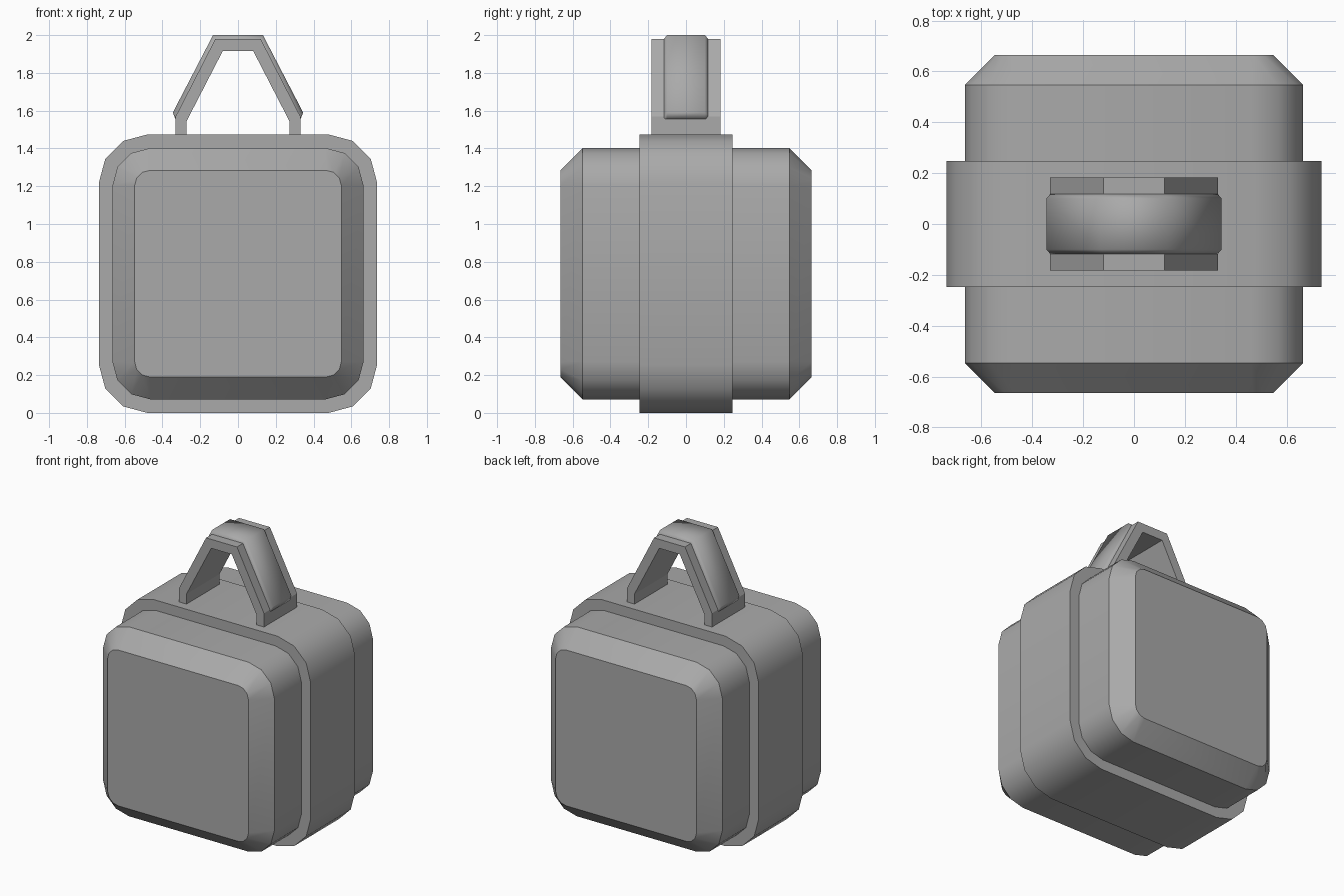
import bpy
import bmesh
import math

if "Cube" in bpy.data.objects:
    bpy.data.objects.remove(bpy.data.objects["Cube"], do_unlink=True)

grey = bpy.data.materials.new("plain_grey")
grey.use_nodes = True
colour = (0.4, 0.4, 0.4, 1)
grey.diffuse_color = colour
grey.node_tree.nodes["Principled BSDF"].inputs["Base Color"].default_value = colour

MID_Z = 0.737  # centre height of the body


def loft(name, rings, smooth_angle=None):
    """Skin a list of equal closed rings and cap both ends."""
    bm = bmesh.new()
    rows = [[bm.verts.new(p) for p in ring] for ring in rings]
    n = len(rows[0])
    for a, b in zip(rows, rows[1:]):
        for i in range(n):
            j = (i + 1) % n
            bm.faces.new((a[i], a[j], b[j], b[i]))
    bm.faces.new(rows[0])
    bm.faces.new(rows[-1])
    bmesh.ops.recalc_face_normals(bm, faces=bm.faces)
    mesh = bpy.data.meshes.new(name)
    bm.to_mesh(mesh)
    bm.free()
    mesh.materials.append(grey)
    obj = bpy.data.objects.new(name, mesh)
    bpy.context.collection.objects.link(obj)
    if smooth_angle:
        bpy.ops.object.select_all(action='DESELECT')
        obj.select_set(True)
        bpy.context.view_layer.objects.active = obj
        bpy.ops.object.shade_smooth_by_angle(angle=math.radians(smooth_angle))
    return obj


def rounded_square(half, radius, y):
    """Square ring in the xz plane, three segments per corner."""
    ring = []
    c = half - radius
    for k, (sx, sz) in enumerate([(1, 1), (-1, 1), (-1, -1), (1, -1)]):
        for s in range(4):
            a = math.radians(90 * k + 30 * s)
            ring.append((sx * c + radius * math.cos(a), y,
                         MID_Z + sz * c + radius * math.sin(a)))
    return ring


def mirrored(half_path):
    """Right-hand path continued over to the left side."""
    return half_path + [(-x, z) for x, z in reversed(half_path)]


# Body with chamfered front and back
loft("body", [rounded_square(h, r, y) for h, r, y in (
    (0.547, 0.08, -0.665), (0.665, 0.2, -0.547),
    (0.665, 0.2, 0.547), (0.547, 0.08, 0.665))], 35)

# Raised band around the middle
loft("middle_band", [rounded_square(0.737, 0.257, y) for y in (-0.247, 0.247)], 35)

# Handle strap
outer = mirrored([(0.33, 1.45), (0.33, 1.57), (0.12, 1.98)])
inner = mirrored([(0.272, 1.45), (0.272, 1.545), (0.08, 1.917)])
loop = outer + inner[::-1]
loft("handle_strap", [[(x, y, z) for x, z in loop] for y in (-0.183, 0.183)])

# Padded grip over the strap, with a bevelled rim
base = mirrored([(0.328, 1.555), (0.33, 1.575), (0.12, 1.98)])
crown = mirrored([(0.331, 1.555), (0.345, 1.59), (0.132, 2.0)])
under = mirrored([(0.31, 1.555), (0.31, 1.57), (0.11, 1.96)])
sections = []
for (bx, bz), (cx, cz), (ux, uz) in zip(base, crown, under):
    sections.append([(ux, -0.117, uz), (bx, -0.117, bz), (cx, -0.1, cz),
                     (cx, 0.1, cz), (bx, 0.117, bz), (ux, 0.117, uz)])
loft("handle_grip", sections, 70)
